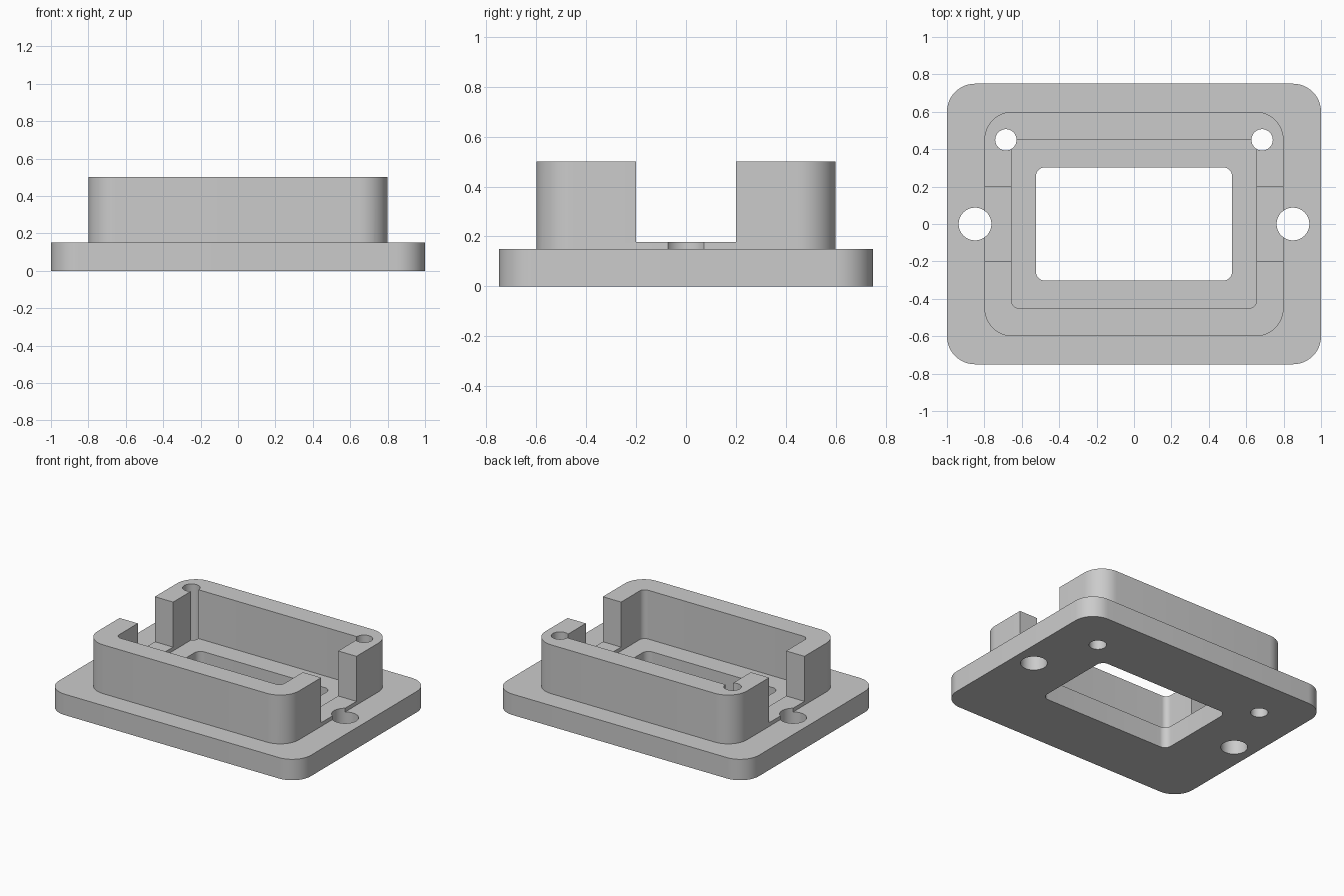
import bpy, bmesh
from math import pi, sin, cos, radians

if "Cube" in bpy.data.objects:
    bpy.data.objects.remove(bpy.data.objects["Cube"], do_unlink=True)

grey = bpy.data.materials.new("plain grey")
grey.use_nodes = True
colour = (0.6, 0.6, 0.6, 1)
grey.diffuse_color = colour
grey.node_tree.nodes["Principled BSDF"].inputs["Base Color"].default_value = colour


def prism(name, outline, z0, z1):
    """Extrude a closed outline from z0 to z1."""
    bm = bmesh.new()
    base = bm.faces.new([bm.verts.new((x, y, z0)) for x, y in outline])
    top = bmesh.ops.extrude_face_region(bm, geom=[base])["geom"]
    for v in top:
        if isinstance(v, bmesh.types.BMVert):
            v.co.z = z1
    bmesh.ops.recalc_face_normals(bm, faces=bm.faces)
    mesh = bpy.data.meshes.new(name)
    bm.to_mesh(mesh)
    bm.free()
    mesh.materials.append(grey)
    ob = bpy.data.objects.new(name, mesh)
    bpy.context.collection.objects.link(ob)
    return ob


def rounded_box(name, half_x, half_y, radius, z0, z1, steps=12):
    corners = [(1, 1), (-1, 1), (-1, -1), (1, -1)]
    outline = []
    for i, (sx, sy) in enumerate(corners):
        for k in range(steps + 1):
            a = (i + k / steps) * pi / 2
            outline.append((sx * (half_x - radius) + radius * cos(a),
                            sy * (half_y - radius) + radius * sin(a)))
    return prism(name, outline, z0, z1)


def cylinder(name, cx, cy, radius, z0, z1, steps=48):
    angles = [2 * pi * k / steps for k in range(steps)]
    return prism(name, [(cx + radius * cos(a), cy + radius * sin(a)) for a in angles], z0, z1)


def combine(target, tool, operation):
    """Apply a boolean and discard the tool object."""
    mod = target.modifiers.new(operation, "BOOLEAN")
    mod.operation, mod.solver, mod.object = operation, "EXACT", tool
    bpy.context.view_layer.objects.active = target
    bpy.ops.object.modifier_apply(modifier=mod.name)
    bpy.data.objects.remove(tool, do_unlink=True)


# Raised wall, hollowed out and notched on the left and right sides
wall = rounded_box("raised_wall", 0.8, 0.6, 0.15, 0.1, 0.5)
combine(wall, rounded_box("pocket", 0.655, 0.45, 0.04, 0, 1), "DIFFERENCE")
notch = [(-1, -0.2), (1, -0.2), (1, 0.2), (-1, 0.2)]
combine(wall, prism("side_notch", notch, 0.177, 1), "DIFFERENCE")

# Base plate joined with the wall, with a window through the middle
housing = rounded_box("flanged_housing", 1, 0.75, 0.15, 0, 0.15)
combine(housing, wall, "UNION")
combine(housing, rounded_box("window", 0.525, 0.303, 0.05, -1, 1), "DIFFERENCE")

# Mounting holes at the sides and screw holes in the back corners
for side in (-1, 1):
    combine(housing, cylinder("mounting_hole", side * 0.85, 0, 0.0875, -1, 1), "DIFFERENCE")
    combine(housing, cylinder("screw_hole", side * 0.685, 0.45, 0.057, -1, 1), "DIFFERENCE")

# Smooth rounded corners, sharp rims
bpy.ops.object.select_all(action="DESELECT")
housing.select_set(True)
bpy.context.view_layer.objects.active = housing
bpy.ops.object.shade_smooth_by_angle(angle=radians(30))
